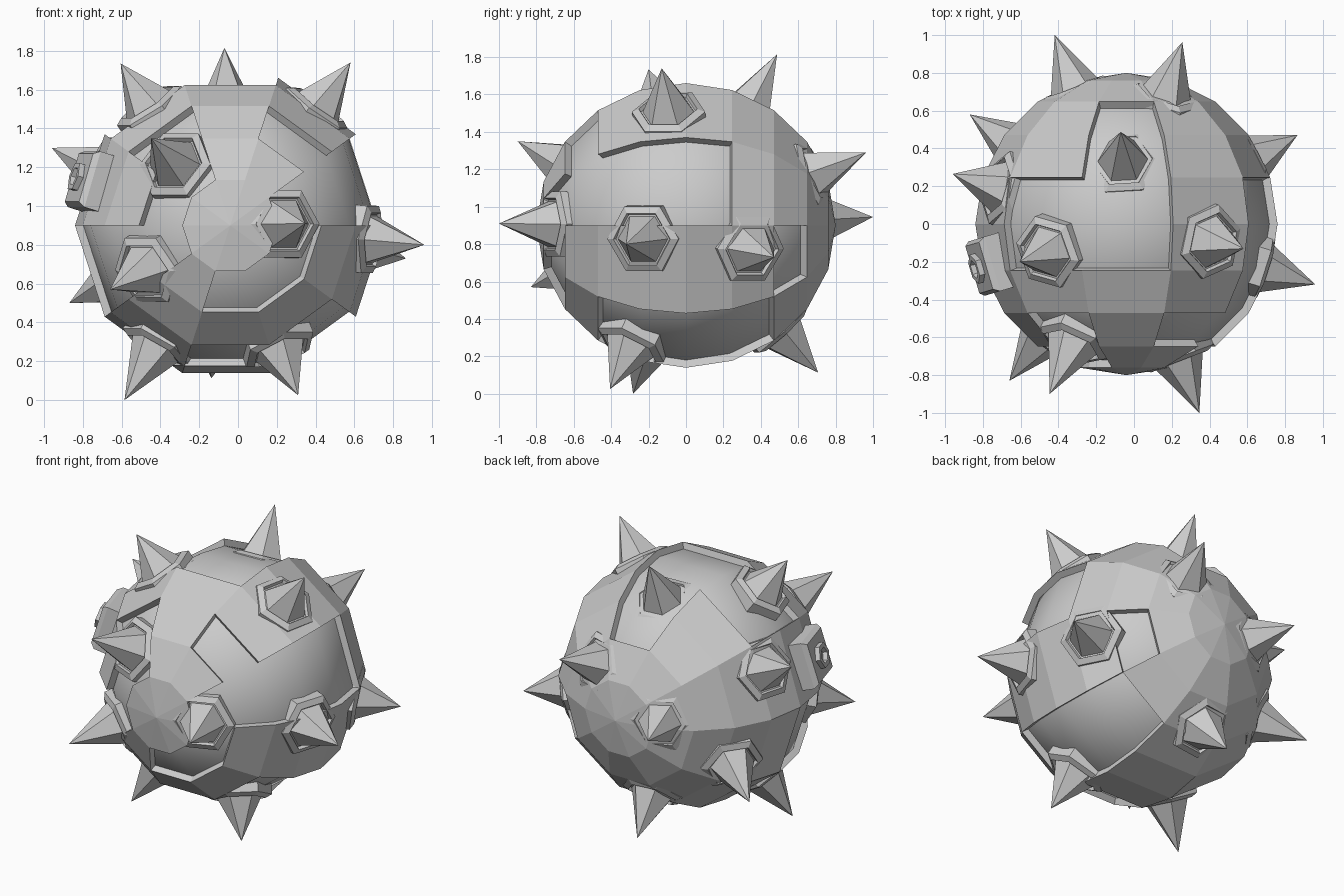
import bpy, bmesh, math
from mathutils import Vector, Matrix

if "Cube" in bpy.data.objects:
    bpy.data.objects.remove(bpy.data.objects["Cube"])

C = Vector((-0.04, 0, 0.9))
N = 10
R_PLATE, R_CORE = 0.80, 0.757


def make_object(name, bm):
    bmesh.ops.recalc_face_normals(bm, faces=bm.faces)
    me = bpy.data.meshes.new(name)
    bm.to_mesh(me)
    bm.free()
    ob = bpy.data.objects.new(name, me)
    bpy.context.collection.objects.link(ob)
    return ob


def ball(radius):
    # ten-sided ball with its poles facing front and back, flat side up
    bm = bmesh.new()
    bmesh.ops.create_uvsphere(bm, u_segments=N, v_segments=N, radius=radius)
    turn = Matrix.Rotation(math.pi / N, 3, 'Y') @ Matrix.Rotation(math.pi / 2, 3, 'X')
    bmesh.ops.rotate(bm, verts=bm.verts, matrix=turn)
    return bm


def aim(direction):
    return direction.to_track_quat('Z', 'Y').to_matrix().to_4x4()


def lathe(name, profile, sides, matrix, turn=0.0):
    # low-sided turned shape; zero-radius points become tips
    bm = bmesh.new()
    rings = []
    for r, h in profile:
        n = 1 if r == 0 else sides
        rings.append([bm.verts.new(matrix @ Vector((
            r * math.cos(turn + 2 * math.pi * i / sides),
            r * math.sin(turn + 2 * math.pi * i / sides), h))) for i in range(n)])
    for a, b in zip(rings, rings[1:]):
        for i in range(sides):
            j = (i + 1) % sides
            if len(b) == 1:
                bm.faces.new((a[i], a[j], b[0]))
            else:
                bm.faces.new((a[i], a[j], b[j], b[i]))
    bm.faces.new(rings[0][::-1])
    if len(rings[-1]) > 1:
        bm.faces.new(rings[-1])
    return make_object(name, bm)


# smooth inner ball
core_bm = ball(R_CORE)
bmesh.ops.translate(core_bm, verts=core_bm.verts, vec=C)
core = make_object("inner_ball", core_bm)
for p in core.data.polygons:
    p.use_smooth = True

# panels left open: column around the y axis -> bands counted from the front
OPEN = {0: (1, 2, 3, 4, 5), 1: (2,), 2: (4, 5, 6, 7), 3: (1, 2, 4, 5), 4: (1,),
        5: (1, 2, 3, 4), 7: (1, 3), 8: (1, 3, 4, 5, 6), 9: (1, 7)}

# raised armour plating
bm = ball(R_PLATE)
gone = []
for f in bm.faces:
    c = f.calc_center_median()
    col = int((math.degrees(math.atan2(c.z, c.x)) % 360) // 36)
    band = int((math.degrees(math.asin(c.normalized().y)) + 90) // 18)
    if band in OPEN.get(col, ()):
        gone.append(f)
bmesh.ops.delete(bm, geom=gone, context='FACES')
edges = [e for e in bm.edges if e.is_boundary]
ext = bmesh.ops.extrude_edge_only(bm, edges=edges)
for v in [g for g in ext['geom'] if isinstance(g, bmesh.types.BMVert)]:
    v.co *= 0.74 / R_PLATE
bmesh.ops.translate(bm, verts=bm.verts, vec=C)
make_object("armour_plates", bm)

# spikes, each in a hexagonal socket; the last number is the socket height
TIPS = [(.58, -.13, 1.74, .76), (-.605, -.2, 1.735, .76), (-.07, .487, 1.815, .70),
        (.96, -.32, .8, .76), (.865, .47, .73, .76), (.346, -1, .91, .76),
        (-.447, -.9, 1.35, .76), (-.66, -.83, .57, .76), (-.585, -.283, 0, .76),
        (.31, -.406, .025, .75), (-.137, .706, .113, .76), (-.96, .265, 1.3, .76),
        (-.87, .58, .5, .76), (-.42, 1, .945, .76), (.256, .963, 1.29, .76)]
for i, (x, y, z, h) in enumerate(TIPS):
    d = Vector((x, y, z)) - C
    m = Matrix.Translation(C) @ aim(d)
    lathe(f"spike_socket_{i}", [(.20, .64), (.20, h), (.16, h + .02), (.15, h)], 6, m)
    lathe(f"spike_{i}", [(.145, h - .01), (0, d.length)], 6, m)

# fuse box on the left side
d = Vector((-0.79, -0.235, 0.25)).normalized()
m = Matrix.Translation(C) @ aim(d)
s = math.sqrt(2)
lathe("fuse_box", [(.15 * s, .68), (.15 * s, .82), (.13 * s, .85)], 4, m, math.pi / 4)
lathe("fuse_ring", [(.08, .84), (.08, .88), (.05, .88), (.045, .852)], 6, m)
